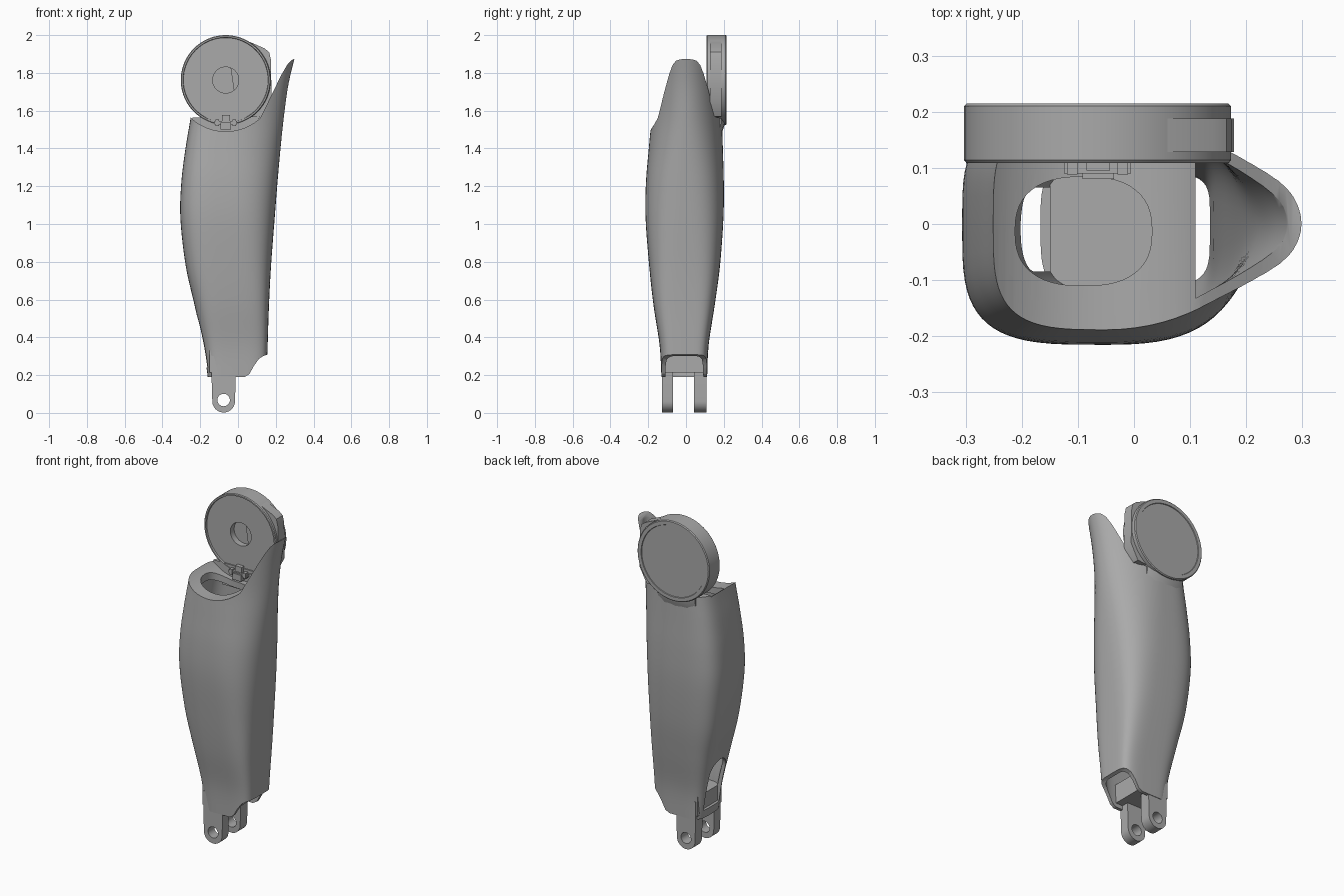
import bpy, bmesh, math
from math import sin, cos, pi, radians

if "Cube" in bpy.data.objects:
    bpy.data.objects.remove(bpy.data.objects["Cube"])

grey = bpy.data.materials.new("mid_grey")
grey.use_nodes = True
grey.diffuse_color = (0.4, 0.4, 0.4, 1)
grey.node_tree.nodes["Principled BSDF"].inputs["Base Color"].default_value = (0.4, 0.4, 0.4, 1)


def make(name, rings, closed=False):
    """Skin a list of equal rings; cap the ends, or join last ring to first."""
    bm = bmesh.new()
    vs = [[bm.verts.new(p) for p in ring] for ring in rings]
    n = len(vs[0])
    pairs = list(zip(vs, vs[1:])) + ([(vs[-1], vs[0])] if closed else [])
    for a, b in pairs:
        for i in range(n):
            j = (i + 1) % n
            bm.faces.new((a[i], a[j], b[j], b[i]))
    if not closed:
        bm.faces.new(vs[0])
        bm.faces.new(vs[-1])
    bmesh.ops.recalc_face_normals(bm, faces=bm.faces)
    mesh = bpy.data.meshes.new(name)
    bm.to_mesh(mesh)
    bm.free()
    mesh.materials.append(grey)
    ob = bpy.data.objects.new(name, mesh)
    bpy.context.collection.objects.link(ob)
    return ob


def prism(name, pts, axis, lo, hi):
    """Extrude a 2D outline along an axis."""
    place = {"x": lambda p, d: (d, p[0], p[1]),
             "y": lambda p, d: (p[0], d, p[1]),
             "z": lambda p, d: (p[0], p[1], d)}[axis]
    return make(name, [[place(p, d) for p in pts] for d in (lo, hi)])


def box(name, x, y, z):
    return prism(name, [(x[0], z[0]), (x[1], z[0]), (x[1], z[1]), (x[0], z[1])], "y", *y)


def arc(cx, cz, r, a0, a1, n):
    return [(cx + r * cos(radians(a0 + (a1 - a0) * i / n)),
             cz + r * sin(radians(a0 + (a1 - a0) * i / n))) for i in range(n + 1)]


def cut(ob, *cutters):
    for c in cutters:
        mod = ob.modifiers.new("cut", "BOOLEAN")
        mod.operation, mod.solver, mod.object = "DIFFERENCE", "EXACT", c
        bpy.context.view_layer.objects.active = ob
        bpy.ops.object.modifier_apply(modifier=mod.name)
        bpy.data.objects.remove(c)


# Shin stations: height, left x, right x, front y, back y, squareness of the +x side
STATIONS = [
    (0.19, -0.16, 0.152, -0.130, 0.112, 5.0),
    (0.36, -0.185, 0.157, -0.140, 0.120, 5.0),
    (0.57, -0.23, 0.164, -0.172, 0.152, 4.2),
    (0.78, -0.277, 0.175, -0.195, 0.180, 3.4),
    (1.03, -0.305, 0.194, -0.214, 0.198, 2.8),
    (1.22, -0.300, 0.209, -0.212, 0.200, 2.5),
    (1.40, -0.278, 0.225, -0.197, 0.195, 2.2),
    (1.57, -0.25, 0.243, -0.182, 0.190, 2.0),
    (1.74, -0.23, 0.267, -0.175, 0.185, 2.0),
    (1.90, -0.21, 0.305, -0.170, 0.180, 2.0),
]
MID_X = -0.05


def spline(rows, steps):
    out = []
    for i in range(len(rows) - 1):
        p = [rows[max(0, min(len(rows) - 1, i + k))] for k in (-1, 0, 1, 2)]
        for s in range(steps):
            t = s / steps
            out.append([0.5 * (2 * b + (c - a) * t + (2 * a - 5 * b + 4 * c - d) * t ** 2
                               + (3 * b - a - 3 * c + d) * t ** 3) for a, b, c, d in zip(*p)])
    return out + [list(rows[-1])]


def section(row, inset=0, n=72):
    z, xl, xr, yf, yb, power = row
    ring = []
    for i in range(n):
        a = 2 * pi * i / n
        e = 2 / (power if cos(a) > 0 else 3.6)
        u, v = abs(cos(a)) ** e, abs(sin(a)) ** e
        x = u * (xr - MID_X - inset) if cos(a) > 0 else u * (xl - MID_X + inset)
        y = v * (yb - inset) if sin(a) > 0 else v * (yf + inset)
        ring.append((MID_X + x, y, z))
    return ring


rows = spline(STATIONS, 5)
shell = make("shin_shell", [section(r) for r in rows])
low, high = [0.1] + rows[0][1:], [2.0] + rows[-1][1:]
cavity = make("cavity", [section(r, 0.02) for r in [low] + rows + [high]])

# Leave a curved deck and an inner wall inside the cavity
DX, DZ, DR = -0.065, 1.762, 0.238
cut(cavity, prism("deck_block", [(-0.4, 2.1), (-0.4, 1.55)]
                  + arc(DX, DZ, 0.31, 216, 298, 16)
                  + [(0.085, 0.45), (0.11, 0.45), (0.11, 2.1)], "y", -0.5, 0.5))

# Top edge: scooped under the disc, sweeping up into the rear fin
fin = [(0.14, 1.605), (0.178, 1.685), (0.23, 1.79), (0.26, 1.842), (0.28, 1.865),
       (0.30, 1.875), (0.5, 1.875), (0.5, 2.2), (-0.5, 2.2)]
scoop = prism("scoop", [(-0.5, 1.575)] + arc(DX, DZ, 0.272, 226, 312, 24) + fin, "y", -0.5, 0.112)
neck_trim = prism("neck_trim", [(-0.5, 1.575), (-0.25, 1.565), (0.11, 1.565)] + fin, "y", 0.111, 0.5)
heel = prism("heel", [(0.035, 0.1), (0.035, 0.19), (0.06, 0.205), (0.085, 0.25), (0.11, 0.285),
                      (0.135, 0.302), (0.16, 0.31), (0.4, 0.31), (0.4, 0.1)], "y", -0.5, 0.5)
arch = prism("arch", [(-0.085, 0.24), (0.065, 0.24)] + arc(-0.01, 0.46, 0.075, 0, 180, 16),
             "x", -0.5, -0.1)
hole = prism("deck_hole", [(-0.09 + 0.122 * math.copysign(abs(cos(a)) ** 0.8, cos(a)),
                            -0.013 + 0.097 * math.copysign(abs(sin(a)) ** 0.8, sin(a)))
                           for a in (2 * pi * i / 48 for i in range(48))], "z", 1.3, 1.8)
cut(shell, cavity, scoop, neck_trim, heel, arch, hole)

# Ankle fork: two drilled lugs joined by a bridge
for name, y0, y1 in (("front_lug", -0.128, -0.068), ("back_lug", 0.043, 0.109)):
    lug = prism(name, [(-0.012, 0.30), (-0.14, 0.30), (-0.14, 0.19)]
                + arc(-0.076, 0.062, 0.06, 180, 360, 24) + [(-0.012, 0.19)], "y", y0, y1)
    cut(lug, prism("pin_hole", arc(-0.076, 0.068, 0.033, 0, 350, 35), "y", -0.5, 0.5))
box("fork_bridge", (-0.15, 0.035), (-0.122, 0.104), (0.215, 0.33))

# Knee disc: turned profile (radius, y) with a lip, centre bore and recessed back
outline = [(0.0005, 0.155), (0.069, 0.155), (0.069, 0.119), (0.224, 0.119), (0.226, 0.109),
           (0.234, 0.109), (DR, 0.114), (DR, 0.210), (0.233, 0.215), (0.212, 0.215),
           (0.210, 0.211), (0.0005, 0.211)]
make("knee_disc", [[(DX + r * cos(a), y, DZ + r * sin(a)) for r, y in outline]
                   for a in (2 * pi * i / 96 for i in range(96))], closed=True)

# Web joining the disc to the fin, and the collar below the disc
prism("disc_web", [(-0.05, 1.9), (0.06, 1.965), (0.14, 1.93), (0.165, 1.91), (0.174, 1.87),
                   (0.178, 1.66), (0.13, 1.57), (0.0, 1.56)], "y", 0.128, 0.188)
collar = [(1.43, 0.185), (1.47, 0.188), (1.50, 0.196), (1.53, 0.206), (1.57, 0.209)]
make("disc_collar", [[(x, y, z) for x, y in ((-0.19, 0.12), (-0.19, yb - 0.022), (-0.14, yb - 0.004),
                                             (-0.065, yb), (0.01, yb - 0.004), (0.06, yb - 0.022),
                                             (0.06, 0.12))] for z, yb in collar])

# Small latch under the disc
box("latch_bar", (-0.125, -0.005), (0.09, 0.125), (1.527, 1.545))
box("latch_post", (-0.092, -0.036), (0.08, 0.125), (1.50, 1.538))
box("latch_tongue", (-0.085, -0.043), (0.095, 0.125), (1.538, 1.578))
for x in (-0.11, -0.02):
    box("latch_tooth", (x - 0.009, x + 0.009), (0.088, 0.12), (1.52, 1.553))

bpy.ops.object.select_all(action="DESELECT")
for ob in bpy.context.collection.objects:
    if ob.type == "MESH":
        ob.select_set(True)
        bpy.context.view_layer.objects.active = ob
bpy.ops.object.shade_smooth_by_angle(angle=radians(32))
